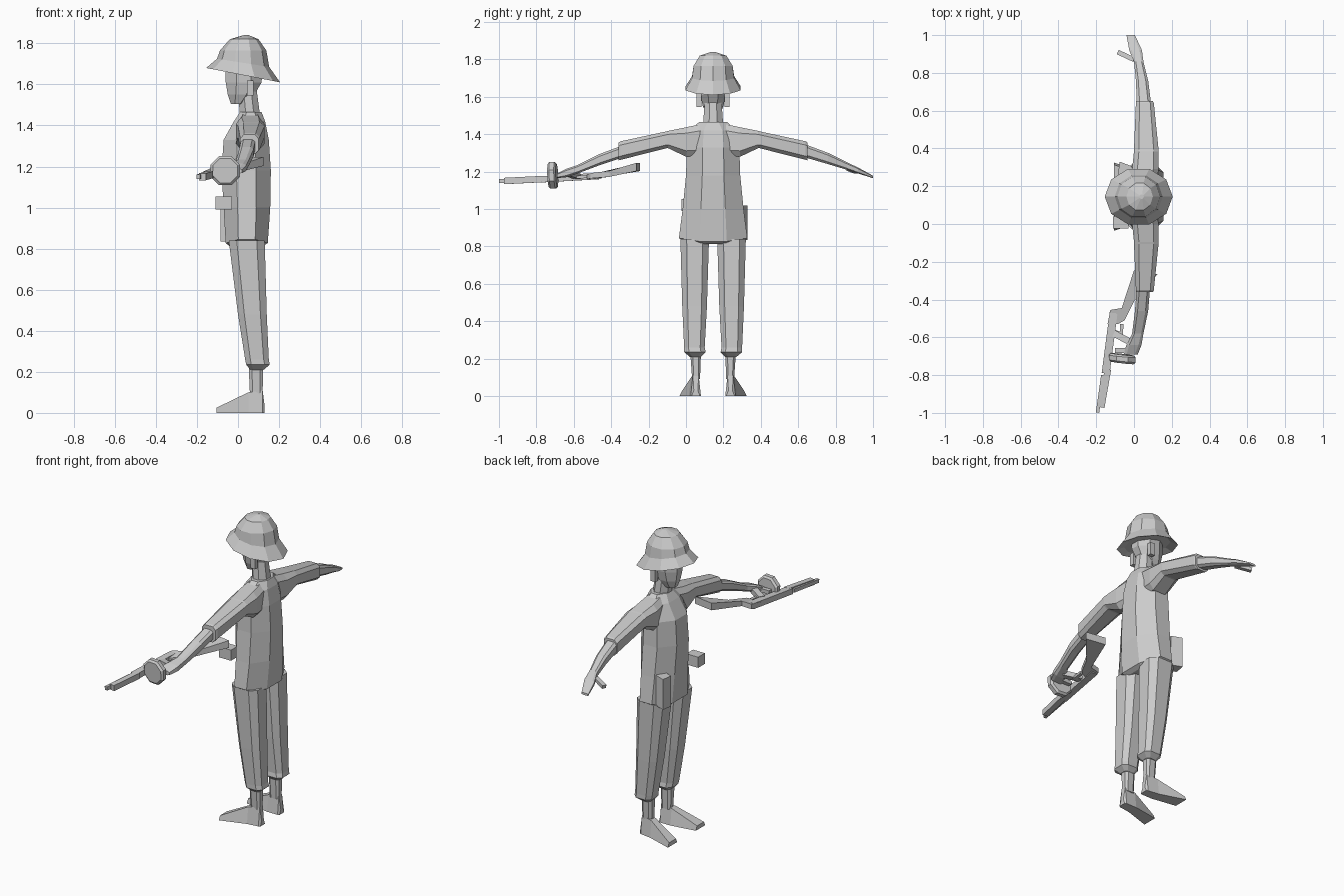
import bpy, bmesh, math
from mathutils import Vector

MID = 0.145                      # side-to-side centre of the body (it faces -x)
grey = bpy.data.materials.new("plain grey")
grey.diffuse_color = (0.6, 0.6, 0.6, 1)


def loft(name, rings):
    """Skin a list of equal-length point rings and cap both ends."""
    bm = bmesh.new()
    vs = [[bm.verts.new(p) for p in r] for r in rings]
    n = len(vs[0])
    for a, b in zip(vs, vs[1:]):
        for i in range(n):
            j = (i + 1) % n
            bm.faces.new((a[i], a[j], b[j], b[i]))
    bm.faces.new(vs[0][::-1])
    bm.faces.new(vs[-1])
    bmesh.ops.recalc_face_normals(bm, faces=bm.faces)
    me = bpy.data.meshes.new(name)
    bm.to_mesh(me)
    bm.free()
    me.materials.append(grey)
    ob = bpy.data.objects.new(name, me)
    bpy.context.collection.objects.link(ob)
    return ob


def oct2(a0, a1, b0, b1, c=0.3):
    """Chamfered rectangle in 2D."""
    da, db = (a1 - a0) * c, (b1 - b0) * c
    return [(a0 + da, b0), (a1 - da, b0), (a1, b0 + db), (a1, b1 - db),
            (a1 - da, b1), (a0 + da, b1), (a0, b1 - db), (a0, b0 + db)]


def ring_z(x0, x1, y0, y1, z, c=0.3, sag=0):
    ym, h = (y0 + y1) / 2, (y1 - y0) / 2
    return [(x, y, z + sag * abs(y - ym) / h) for x, y in oct2(x0, x1, y0, y1, c)]


def ring_y(y, x0, x1, z0, z1, c=0.2):
    return [(x, y, z) for x, z in oct2(x0, x1, z0, z1, c)]


def box(name, x0, x1, y0, y1, z0, z1):
    return loft(name, [[(x0, y0, z), (x1, y0, z), (x1, y1, z), (x0, y1, z)] for z in (z0, z1)])


def bar(name, p, q, w, h):
    """Square bar from p to q, w across and h high."""
    p, q = Vector(p), Vector(q)
    d = (q - p).normalized()
    s = d.cross(Vector((0, 0, 1))).normalized()
    u = s.cross(d)
    return loft(name, [[e + s * a * w / 2 + u * b * h / 2
                        for a, b in ((-1, -1), (1, -1), (1, 1), (-1, 1))] for e in (p, q)])


def slab(name, outline, z_at, t):
    """Flat plate from an x-y outline whose height varies along y."""
    return loft(name, [[(x, y, z_at(y) + s * t / 2) for x, y in outline] for s in (-1, 1)])


# Helmet with tilted flared brim
def helmet_ring(cx, rx, ry, z, tilt=0.0):
    return [(cx + rx * math.cos(k * math.pi / 5), MID + ry * math.sin(k * math.pi / 5),
             z - tilt * math.cos(k * math.pi / 5)) for k in range(10)]


loft("helmet", [helmet_ring(0.025, 0.13, 0.125, 1.66, 0.03),
                helmet_ring(0.025, 0.18, 0.155, 1.645, 0.035),
                helmet_ring(0.025, 0.127, 0.118, 1.705, 0.02),
                helmet_ring(0.025, 0.113, 0.11, 1.765),
                helmet_ring(0.03, 0.07, 0.075, 1.82),
                helmet_ring(0.04, 0.012, 0.012, 1.84)])

# Head, ears and neck
loft("head", [ring_z(-0.035, 0.03, 0.11, 0.18, 1.505),
              ring_z(-0.05, 0.08, 0.09, 0.20, 1.55),
              ring_z(-0.06, 0.115, 0.078, 0.212, 1.61),
              ring_z(-0.06, 0.12, 0.075, 0.215, 1.69)])
for s in (-1, 1):
    y = MID + s * 0.075
    box("ear", 0.045, 0.075, y - 0.013, y + 0.013, 1.545, 1.62)
loft("neck", [ring_z(0.01, 0.11, 0.09, 0.20, 1.43), ring_z(0.0, 0.09, 0.10, 0.19, 1.58)])

# Tunic body with hem sagging at the middle
loft("tunic", [ring_z(-0.04, 0.12, -0.015, 0.305, 0.80, sag=0.03),
               ring_z(-0.06, 0.145, -0.038, 0.328, 0.815, sag=0.03),
               ring_z(-0.07, 0.157, -0.018, 0.308, 1.0),
               ring_z(-0.08, 0.16, 0.0, 0.29, 1.18),
               ring_z(-0.07, 0.15, 0.005, 0.285, 1.33),
               ring_z(-0.02, 0.132, 0.02, 0.27, 1.42),
               ring_z(0.01, 0.115, 0.07, 0.22, 1.465)])

# Mirrored sleeves and legs
for s, side in ((-1, "right"), (1, "left")):
    def my(d):
        return MID + s * d

    loft(side + "_sleeve", [ring_y(my(0.06), 0.0, 0.12, 1.28, 1.455),
                            ring_y(my(0.145), -0.01, 0.13, 1.28, 1.437),
                            ring_y(my(0.24), 0.0, 0.13, 1.325, 1.418),
                            ring_y(my(0.25), 0.0, 0.13, 1.325, 1.415),
                            ring_y(my(0.495), 0.01, 0.105, 1.263, 1.362),
                            ring_y(my(0.505), 0.01, 0.10, 1.26, 1.355)])

    def leg(x0, x1, d0, d1, z, c=0.22):
        a, b = sorted((my(d0), my(d1)))
        return ring_z(x0, x1, a, b, z, c)

    loft(side + "_trouser_leg", [leg(0.06, 0.125, 0.065, 0.125, 0.21), leg(0.04, 0.155, 0.04, 0.155, 0.235),
                                 leg(0.035, 0.15, 0.045, 0.155, 0.26), leg(0.0, 0.14, 0.033, 0.165, 0.48),
                                 leg(-0.045, 0.13, 0.022, 0.175, 0.84)])
    loft(side + "_shin", [leg(0.058, 0.12, 0.07, 0.112, 0.09), leg(0.052, 0.122, 0.065, 0.122, 0.23)])

    # Foot: profile from heel to splayed toe
    sections = ((0.13, 0.07, 0.115, 0.03), (0.12, 0.065, 0.12, 0.11),
                (0.05, 0.065, 0.13, 0.10), (-0.105, 0.09, 0.18, 0.025))
    loft(side + "_foot", [[(x, my(a), 0), (x, my(b), 0), (x, my(b - 0.012), h), (x, my(a + 0.012), h)]
                          for x, a, b, h in sections])

# Open left arm and hand
loft("left_forearm", [ring_y(0.64, 0.015, 0.09, 1.275, 1.345), ring_y(0.76, 0.01, 0.075, 1.24, 1.30),
                      ring_y(0.86, 0.0, 0.05, 1.21, 1.25), ring_y(0.92, -0.025, 0.042, 1.19, 1.222),
                      ring_y(1.0, -0.04, 0.005, 1.165, 1.178)])
bar("left_thumb", (0.0, 0.87, 1.215), (-0.085, 0.91, 1.20), 0.025, 0.02)

# Right arm gripping the weapon
loft("right_forearm", [ring_y(-0.34, 0.015, 0.085, 1.275, 1.34), ring_y(-0.46, 0.005, 0.075, 1.235, 1.295),
                       ring_y(-0.58, -0.01, 0.05, 1.19, 1.235), ring_y(-0.64, -0.04, 0.04, 1.17, 1.215),
                       ring_y(-0.69, -0.055, 0.02, 1.165, 1.19)])
bar("right_fingers", (-0.01, -0.63, 1.19), (-0.105, -0.58, 1.175), 0.035, 0.03)
bar("right_thumb", (-0.01, -0.67, 1.18), (-0.10, -0.67, 1.18), 0.025, 0.022)


# Weapon lying on its side: barrel, shroud, receiver, stock, drum
def gun_z(y):
    return 1.145 + (y + 1.0) * 0.06


bar("barrel", (-0.193, -0.998, 1.15), (-0.165, -0.80, 1.157), 0.018, 0.022)
bar("barrel_shroud", (-0.173, -0.97, 1.15), (-0.138, -0.77, 1.16), 0.034, 0.034)
bar("receiver", (-0.15, -0.79, 1.158), (-0.108, -0.47, 1.176), 0.042, 0.034)
stock = loft("stock", [[(x, y, z + s * t) for x, y, z, t in
                        ((-0.14, -0.53, 1.172, 0.013), (-0.125, -0.455, 1.178, 0.015),
                         (-0.065, -0.445, 1.185, 0.015), (0.0, -0.245, 1.225, 0.022),
                         (0.125, -0.265, 1.225, 0.022), (0.0, -0.41, 1.188, 0.016),
                         (-0.05, -0.51, 1.178, 0.014), (-0.085, -0.53, 1.172, 0.013))]
                       for s in (-1, 1)])
slab("trigger_guard", [(-0.11, -0.58), (-0.06, -0.60), (-0.055, -0.53), (-0.075, -0.53),
                       (-0.075, -0.57), (-0.11, -0.555)], gun_z, 0.015)
loft("drum_magazine", [[(-0.062 + r * math.cos((k + 0.5) * math.pi / 4), y - 0.04 * math.cos(k * math.pi / 4) * 0.2,
                         1.18 + r * math.sin((k + 0.5) * math.pi / 4)) for k in range(8)]
                       for y, r in ((-0.735, 0.065), (-0.725, 0.077), (-0.70, 0.077), (-0.69, 0.065))])

# Belt pouch and hip pouch
box("belt_pouch", -0.11, -0.03, -0.025, 0.04, 0.99, 1.055)
loft("hip_pouch", [[(-0.085, 0.265, z), (-0.02, 0.24, z), (-0.01, 0.305, z), (-0.075, 0.33, z)]
                   for z in (0.835, 1.02)])
